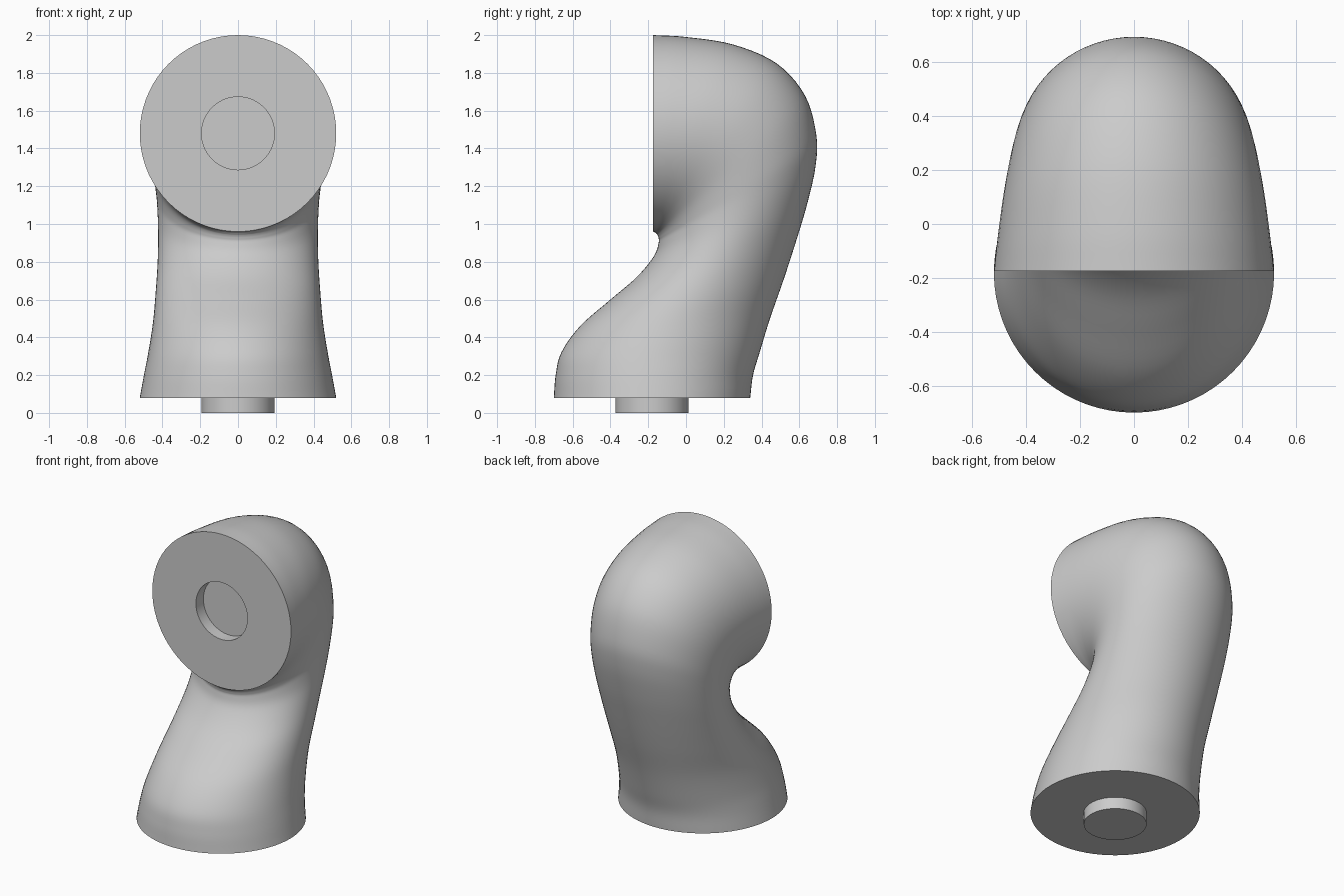
import bpy, bmesh
from math import sin, cos, pi, radians
from mathutils import Vector

cube = bpy.data.objects.get("Cube")
if cube:
    bpy.data.objects.remove(cube)

SEGS, STEPS = 72, 5

grey = bpy.data.materials.new("plain_grey")
grey.use_nodes = True
colour = (0.6, 0.6, 0.6, 1)
grey.diffuse_color = colour
grey.node_tree.nodes["Principled BSDF"].inputs["Base Color"].default_value = colour

# Bent neck sections: inner y, inner z, outer y, outer z, half width
sections = [
    (-.70, .08, .34, .08, .52),
    (-.69, .20, .355, .20, .498),
    (-.66, .32, .39, .32, .475),
    (-.56, .46, .445, .50, .45),
    (-.40, .60, .515, .70, .435),
    (-.26, .72, .58, .90, .425),
    (-.17, .83, .64, 1.10, .423),
    (-.145, .90, .685, 1.30, .428),
    (-.145, .925, .69, 1.47, .437),
    (-.15, .94, .63, 1.68, .452),
    (-.155, .947, .48, 1.85, .472),
    (-.16, .953, .25, 1.95, .493),
    (-.167, .957, .0, 1.99, .51),
    (-.175, .96, -.175, 2.0, .52),
]


def smooth_path(rows):
    """Catmull-Rom interpolation through all sections."""
    rows = [Vector(r) for r in rows]
    pts = [rows[0] * 2 - rows[1]] + rows + [rows[-1] * 2 - rows[-2]]
    for i in range(1, len(pts) - 2):
        a, b, c, d = pts[i - 1:i + 3]
        for k in range(STEPS):
            t = k / STEPS
            yield (b * 2 + (c - a) * t + (a * 2 - b * 5 + c * 4 - d) * t**2
                   + (b * 3 - a - c * 3 + d) * t**3) / 2
    yield rows[-1]


def ring(bm, section):
    """Elliptical ring spanning the inner and outer points."""
    iy, iz, oy, oz, width = section
    inner, outer = Vector((0, iy, iz)), Vector((0, oy, oz))
    mid, half = (inner + outer) / 2, (outer - inner) / 2
    verts = []
    for k in range(SEGS):
        a = 2 * pi * k / SEGS
        verts.append(bm.verts.new(mid + half * sin(a) + Vector((width * cos(a), 0, 0))))
    return verts


def loft(name, rows):
    """Skin a row of rings and cap both ends."""
    bm = bmesh.new()
    rings = [ring(bm, r) for r in rows]
    for low, high in zip(rings, rings[1:]):
        for k in range(SEGS):
            n = (k + 1) % SEGS
            bm.faces.new((low[k], low[n], high[n], high[k]))
    bm.faces.new(rings[0][::-1])
    bm.faces.new(rings[-1])
    bmesh.ops.recalc_face_normals(bm, faces=bm.faces)
    mesh = bpy.data.meshes.new(name)
    bm.to_mesh(mesh)
    bm.free()
    mesh.materials.append(grey)
    obj = bpy.data.objects.new(name, mesh)
    bpy.context.collection.objects.link(obj)
    bpy.ops.object.select_all(action='DESELECT')
    obj.select_set(True)
    bpy.context.view_layer.objects.active = obj
    bpy.ops.object.shade_smooth_by_angle(angle=radians(40))


# Body, ending in a flat front face with a round socket
R, SOCKET_Z = .193, 1.48
socket = [(y, SOCKET_Z - R, y, SOCKET_Z + R, R) for y in (-.175, -.095)]
loft("bent_body", list(smooth_path(sections)) + socket)

# Peg under the base
PEG_Y = -.18
loft("base_peg", [(PEG_Y - R, z, PEG_Y + R, z, R) for z in (0, .08)])
